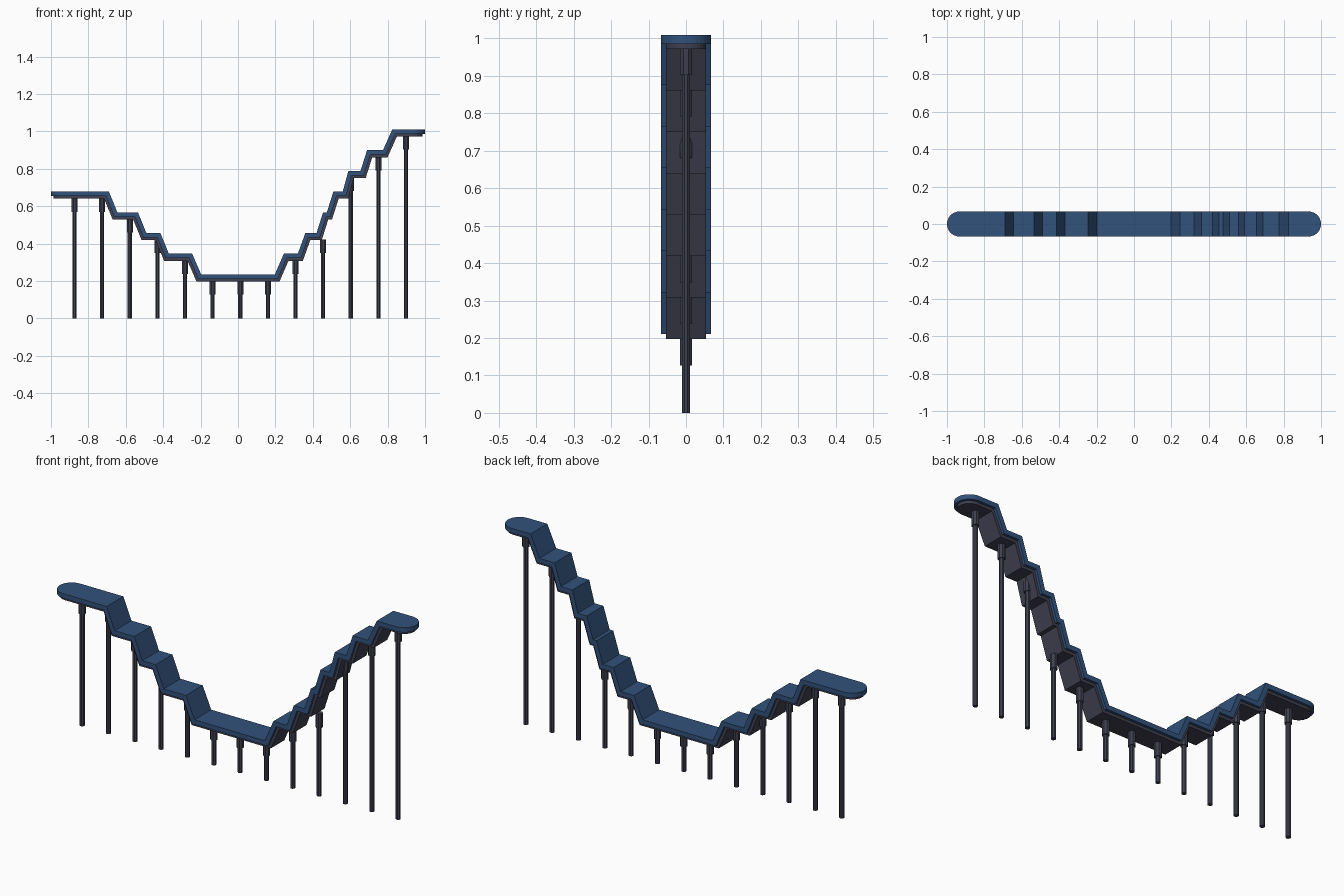
import bpy
import bmesh
from math import sin, cos, pi
from mathutils import Vector

if "Cube" in bpy.data.objects:
    bpy.data.objects.remove(bpy.data.objects["Cube"])


def make_material(name, rgb):
    mat = bpy.data.materials.new(name)
    mat.use_nodes = True
    colour = (*rgb, 1)
    mat.diffuse_color = colour
    mat.node_tree.nodes["Principled BSDF"].inputs["Base Color"].default_value = colour
    return mat


BLUE = make_material("deck blue", (0.032, 0.085, 0.2))
GREY = make_material("dark steel", (0.05, 0.052, 0.08))

LOW, STEP = 0.235, 0.1107      # lowest deck height and rise of each step
HALF = 0.067                   # half the deck width
# each slope: start x, end x
DOWN = [(-0.69, -0.645), (-0.535, -0.49), (-0.415, -0.37), (-0.245, -0.197)]
UP = [(0.197, 0.245), (0.32, 0.36), (0.42, 0.455), (0.475, 0.51),
      (0.56, 0.59), (0.655, 0.69), (0.775, 0.825)]


def level(i):
    return LOW + STEP * i


# walking line through the bends
line = []
for i, (a, b) in enumerate(DOWN):
    line += [Vector((a, level(4 - i))), Vector((b, level(3 - i)))]
for i, (a, b) in enumerate(UP):
    line += [Vector((a, level(i))), Vector((b, level(i + 1)))]


def mitred(points, depth):
    """Offset the walking line downwards with mitred bends."""
    flat = Vector((1, 0))
    dirs = [flat] + [(q - p).normalized() for p, q in zip(points, points[1:])] + [flat]
    result = []
    for p, d0, d1 in zip(points, dirs, dirs[1:]):
        n0, n1 = Vector((d0.y, -d0.x)), Vector((d1.y, -d1.x))
        n = (n0 + n1).normalized()
        result.append(p + n * depth / n.dot(n0))
    return result


def deck_layer(name, top, bottom, half, mat):
    """Folded strip with round ends, between two depths under the walking line."""
    centre = 1 - HALF
    arc = [pi / 2 * k / 8 for k in range(8)]
    rings = []
    hi, lo = mitred(line, top), mitred(line, bottom)
    ends = [(-centre - half * cos(a), max(half * sin(a), 0.002)) for a in arc]
    ends.append((-centre, half))
    for x, w in ends:
        rings.append((x, hi[0].y, x, lo[0].y, w))
    for p, q in zip(hi, lo):
        rings.append((p.x, p.y, q.x, q.y, half))
    for x, w in reversed(ends):
        rings.append((-x, hi[-1].y, -x, lo[-1].y, w))
    bm = bmesh.new()
    loops = []
    for xt, zt, xb, zb, w in rings:
        loops.append([bm.verts.new(c) for c in
                      ((xt, -w, zt), (xt, w, zt), (xb, w, zb), (xb, -w, zb))])
    for a, b in zip(loops, loops[1:]):
        for k in range(4):
            j = (k + 1) % 4
            bm.faces.new((a[k], a[j], b[j], b[k]))
    bm.faces.new(loops[0])
    bm.faces.new(loops[-1][::-1])
    bmesh.ops.recalc_face_normals(bm, faces=bm.faces)
    mesh = bpy.data.meshes.new(name)
    bm.to_mesh(mesh)
    bm.free()
    mesh.materials.append(mat)
    obj = bpy.data.objects.new(name, mesh)
    bpy.context.collection.objects.link(obj)


def column(name, x, z0, z1, radius):
    bpy.ops.mesh.primitive_cylinder_add(vertices=8, radius=radius, depth=z1 - z0,
                                        location=(x, 0, (z0 + z1) / 2),
                                        rotation=(0, 0, pi / 8))
    obj = bpy.context.object
    obj.name = name
    obj.data.materials.append(GREY)


deck_layer("walkway_deck", 0, 0.024, HALF, BLUE)
deck_layer("deck_underframe", 0.024, 0.038, 0.054, GREY)

# evenly spaced posts, each with a collar under its landing
LANDINGS = [4, 4, 3, 2, 1, 0, 0, 0, 1, 2, 5, 6, 7]
for i, step in enumerate(LANDINGS):
    x = -0.874 + 0.1477 * i
    under = level(step) - 0.036
    column(f"post_{i + 1}", x, 0, under - 0.06, 0.012)
    column(f"post_collar_{i + 1}", x, under - 0.072, under, 0.0175)
